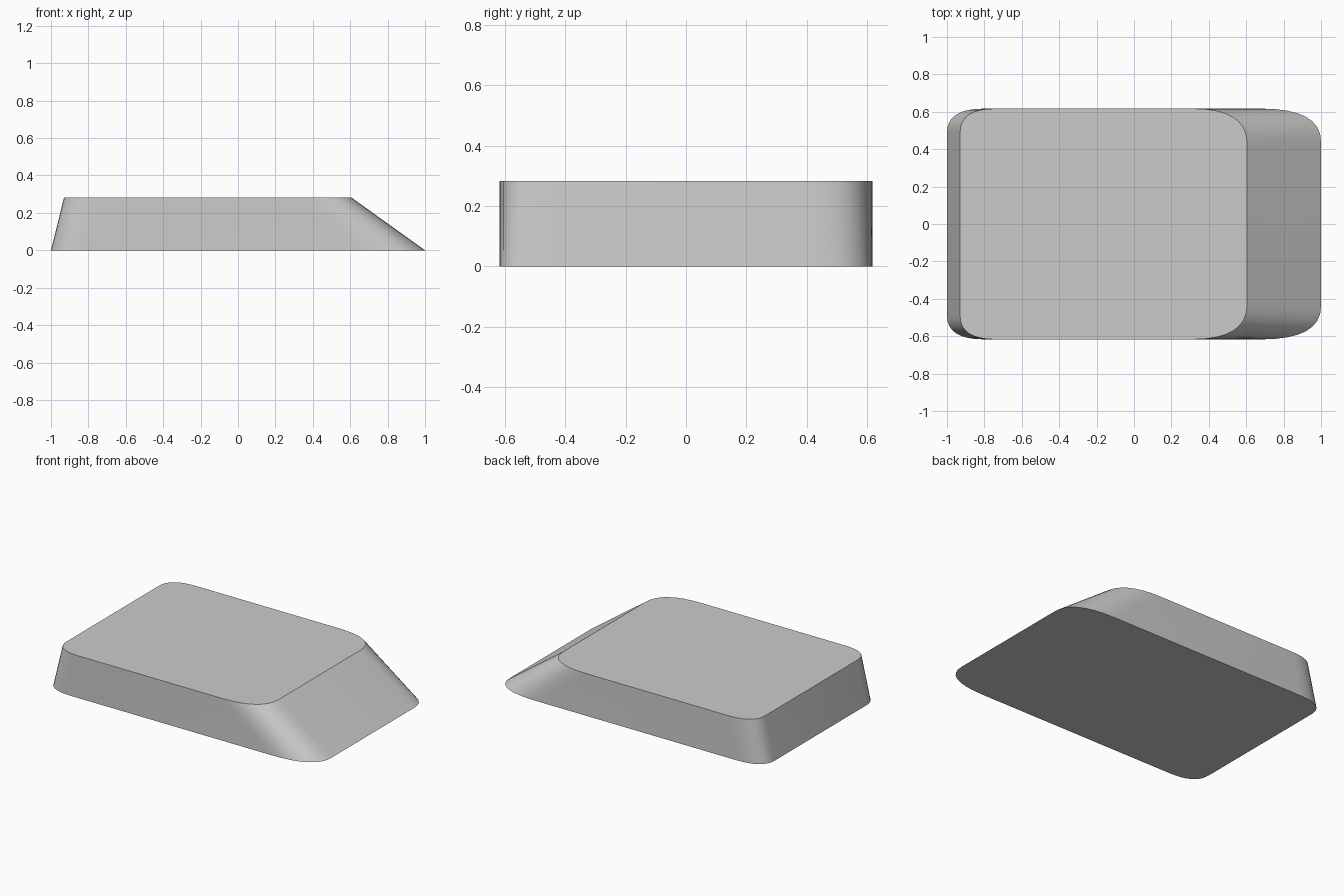
import bpy, bmesh

if "Cube" in bpy.data.objects:
    bpy.data.objects.remove(bpy.data.objects["Cube"])

HALF_Y, HEIGHT, STEPS = 0.617, 0.283, 8


def corner(x_side, x_end, y_end):
    """Soft corner from the long side to the end edge, on the +y half."""
    pts = []
    for i in range(STEPS + 1):
        t = i / STEPS
        a, b, c = (1 - t) ** 2, 2 * t * (1 - t), t * t
        pts.append((a * x_side + (b + c) * x_end, (a + b) * HALF_Y + c * y_end))
    return pts


def outline(back, front):
    """Counter-clockwise outline mirrored across y = 0."""
    half = corner(*front)[::-1] + corner(*back)
    return half + [(x, -y) for x, y in reversed(half)]


# Outlines of the base and of the shorter top
base = outline((-0.80, -1.0, 0.49), (0.68, 1.0, 0.44))
top = outline((-0.74, -0.93, 0.49), (0.31, 0.605, 0.43))

# Slanted slab lofted between the outlines
bm = bmesh.new()
low = [bm.verts.new((x, y, 0)) for x, y in base]
high = [bm.verts.new((x, y, HEIGHT)) for x, y in top]
n = len(low)
for i in range(n):
    j = (i + 1) % n
    bm.faces.new((low[i], low[j], high[j], high[i]))
bm.faces.new(high)
bm.faces.new(low[::-1])
bmesh.ops.recalc_face_normals(bm, faces=bm.faces)

mesh = bpy.data.meshes.new("slanted_slab")
bm.to_mesh(mesh)
bm.free()
slab = bpy.data.objects.new("slanted_slab", mesh)
bpy.context.collection.objects.link(slab)

# Smooth corners, sharp rims
bpy.context.view_layer.objects.active = slab
slab.select_set(True)
bpy.ops.object.shade_smooth_by_angle()
